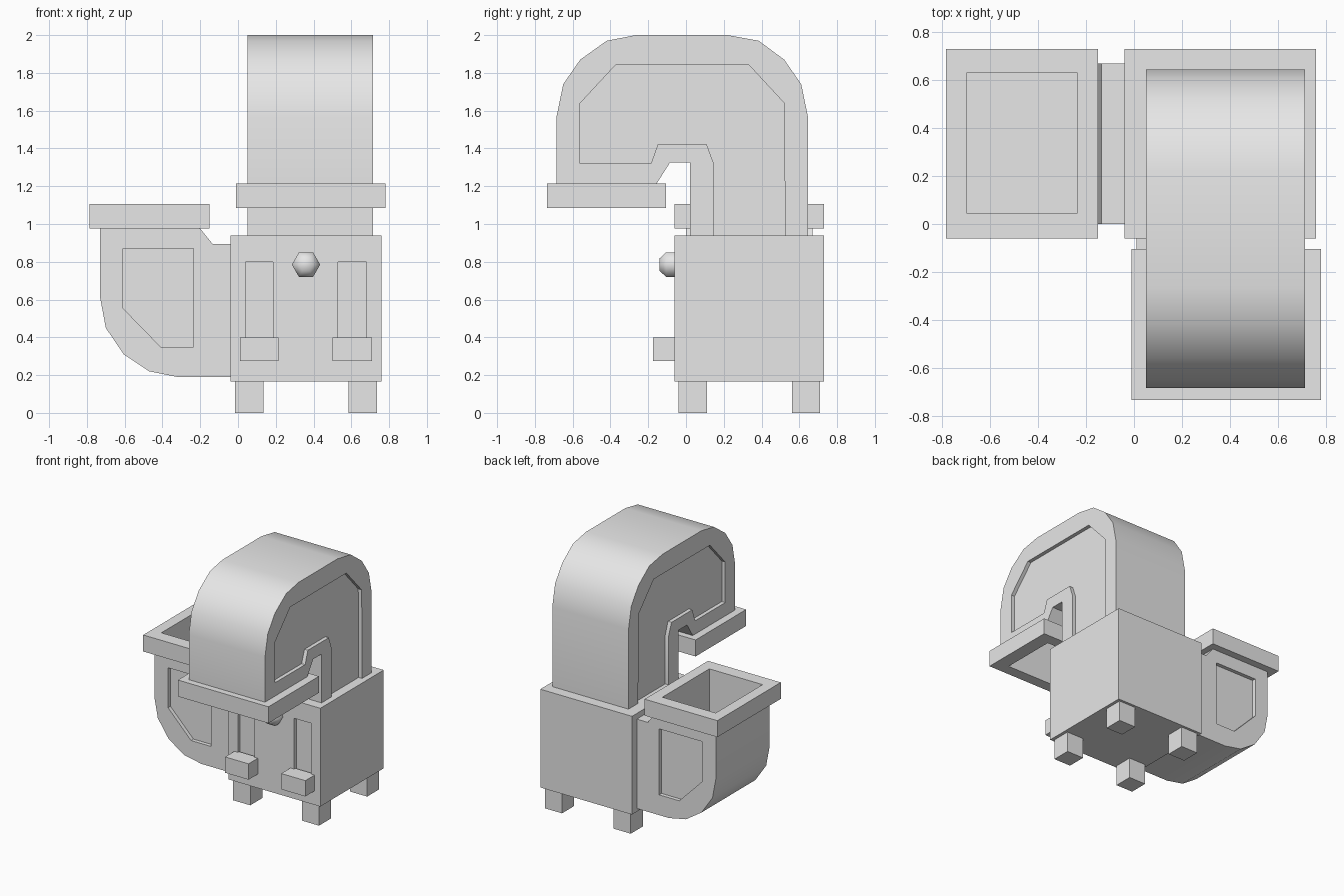
import bpy, bmesh, math
from mathutils import Vector

cube = bpy.data.objects.get("Cube")
if cube:
    bpy.data.objects.remove(cube, do_unlink=True)

grey = bpy.data.materials.new("light grey")
grey.use_nodes = True
grey.diffuse_color = (0.8, 0.8, 0.8, 1)
grey.node_tree.nodes["Principled BSDF"].inputs["Base Color"].default_value = (0.8, 0.8, 0.8, 1)


def finish(name, bm):
    bmesh.ops.recalc_face_normals(bm, faces=bm.faces[:])
    mesh = bpy.data.meshes.new(name)
    bm.to_mesh(mesh)
    bm.free()
    mesh.materials.append(grey)
    ob = bpy.data.objects.new(name, mesh)
    bpy.context.collection.objects.link(ob)
    return ob


def box(name, x, y, z):
    """Box from three (low, high) ranges."""
    bm = bmesh.new()
    bmesh.ops.create_cube(bm, size=1)
    for v in bm.verts:
        v.co = Vector([(r[0] + r[1]) / 2 + c * (r[1] - r[0]) for r, c in zip((x, y, z), v.co)])
    return finish(name, bm)


def prism(name, points, axis, lo, hi):
    """Profile of (horizontal, z) points extruded along x or y."""
    bm = bmesh.new()
    at = (lambda a, z: (lo, a, z)) if axis == "x" else (lambda a, z: (a, lo, z))
    face = bm.faces.new([bm.verts.new(at(a, z)) for a, z in points])
    out = bmesh.ops.extrude_face_region(bm, geom=[face])
    d = hi - lo
    shift = (d, 0, 0) if axis == "x" else (0, d, 0)
    bmesh.ops.translate(bm, vec=shift, verts=[g for g in out["geom"] if isinstance(g, bmesh.types.BMVert)])
    return finish(name, bm)


def activate(ob):
    bpy.ops.object.select_all(action="DESELECT")
    ob.select_set(True)
    bpy.context.view_layer.objects.active = ob


def cut(ob, cutters):
    """Subtract the cutters for good and delete them."""
    activate(ob)
    for c in cutters:
        m = ob.modifiers.new("cut", "BOOLEAN")
        m.operation = "DIFFERENCE"
        m.solver = "EXACT"
        m.object = c
        bpy.ops.object.modifier_apply(modifier=m.name)
        bpy.data.objects.remove(c, do_unlink=True)


def smooth(ob, angle=30):
    activate(ob)
    bpy.ops.object.shade_smooth_by_angle(angle=math.radians(angle))


DEPTH = 0.03

# Main box with two lever slots in the front
body = box("body", (-0.04, 0.76), (-0.06, 0.73), (0.165, 0.94))
slots = [(0.04, 0.185), (0.53, 0.68)]
cut(body, [box("slot_cutter", s, (-0.2, -0.06 + DEPTH), (0.3, 0.8)) for s in slots])

# Levers
for side, xs in (("right", (0.01, 0.215)), ("left", (0.50, 0.71))):
    box(side + "_lever", xs, (-0.175, -0.045), (0.275, 0.4))

# Feet
for side, xs in (("right", (-0.015, 0.135)), ("left", (0.585, 0.735))):
    for end, ys in (("front", (-0.04, 0.11)), ("back", (0.56, 0.71))):
        box(f"{end}_{side}_foot", xs, ys, (0, 0.165))

# Six-sided rounded knob
bm = bmesh.new()
rings = []
for y, r in ((-0.04, 0.075), (-0.105, 0.075), (-0.14, 0.038)):
    rings.append([bm.verts.new((0.36 + r * math.cos(i * math.pi / 3), y,
                                0.785 + r * math.sin(i * math.pi / 3))) for i in range(6)])
for a, b in zip(rings, rings[1:]):
    for i in range(6):
        j = (i + 1) % 6
        bm.faces.new((a[i], a[j], b[j], b[i]))
bm.faces.new(rings[0])
bm.faces.new(rings[-1])
smooth(finish("knob", bm), 80)

# Hooked upper duct
duct = prism("upper_duct", [
    (0.645, 0.94), (0.645, 1.57), (0.61, 1.74), (0.52, 1.87), (0.385, 1.97), (0.22, 2.0),
    (-0.265, 2.0), (-0.42, 1.97), (-0.56, 1.87), (-0.65, 1.74), (-0.685, 1.57),
    (-0.685, 1.215), (-0.155, 1.215), (-0.085, 1.325), (0.02, 1.325), (0.02, 0.94)],
    "x", 0.05, 0.715)
panel = [(0.525, 0.9), (0.52, 1.64), (0.33, 1.845), (-0.37, 1.845), (-0.56, 1.64),
         (-0.56, 1.32), (-0.185, 1.32), (-0.15, 1.42), (0.11, 1.42), (0.145, 1.325), (0.145, 0.9)]
mouth = ((0.095, 0.67), (-0.645, -0.195), (1.0, 1.5))
cut(duct, [prism("panel_cutter", panel, "x", -0.1, 0.05 + DEPTH),
           prism("panel_cutter", panel, "x", 0.715 - DEPTH, 0.9),
           box("mouth_cutter", *mouth)])
smooth(duct)
rim = box("upper_duct_rim", (-0.01, 0.78), (-0.735, -0.105), (1.085, 1.215))
cut(rim, [box("mouth_cutter", *mouth)])

# Side hopper elbow
hopper = prism("side_hopper", [
    (-0.73, 0.975), (-0.73, 0.61), (-0.70, 0.45), (-0.605, 0.31), (-0.47, 0.22), (-0.32, 0.19),
    (-0.04, 0.19), (-0.04, 0.895), (-0.135, 0.895), (-0.2, 0.975)], "y", 0.0, 0.67)
panel = [(-0.61, 0.87), (-0.235, 0.87), (-0.235, 0.35), (-0.41, 0.35), (-0.61, 0.555)]
mouth = ((-0.70, -0.235), (0.045, 0.63), (0.6, 1.2))
cut(hopper, [prism("panel_cutter", panel, "y", -0.1, DEPTH),
             prism("panel_cutter", panel, "y", 0.67 - DEPTH, 0.8),
             box("mouth_cutter", *mouth)])
smooth(hopper)
rim = box("side_hopper_rim", (-0.785, -0.15), (-0.06, 0.73), (0.975, 1.105))
cut(rim, [box("mouth_cutter", *mouth)])
